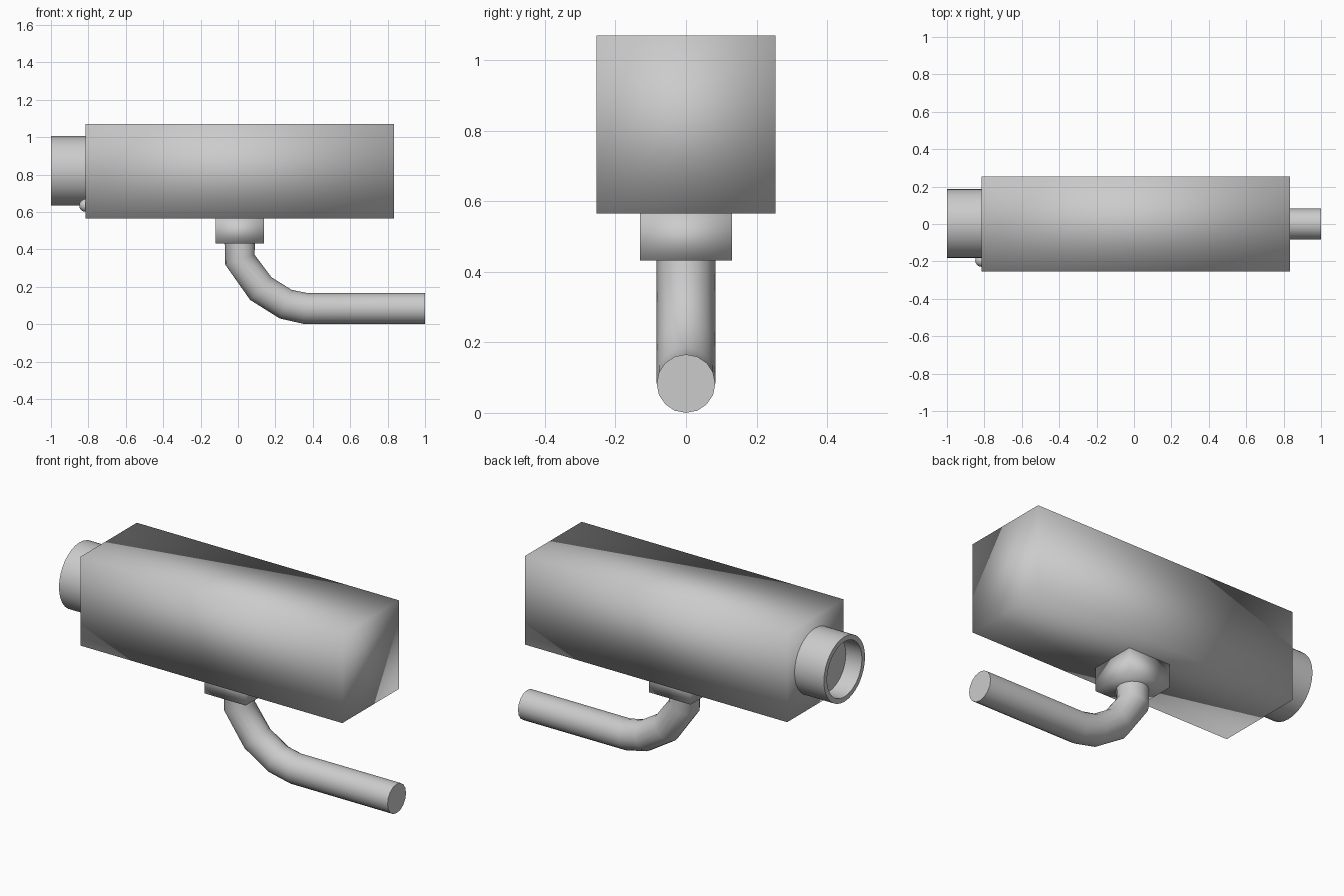
import bpy, bmesh, math
from mathutils import Matrix

if "Cube" in bpy.data.objects:
    bpy.data.objects.remove(bpy.data.objects["Cube"])


def add_object(name, bm, smooth=True):
    mesh = bpy.data.meshes.new(name)
    bmesh.ops.recalc_face_normals(bm, faces=bm.faces)
    bm.to_mesh(mesh)
    bm.free()
    for p in mesh.polygons:
        p.use_smooth = smooth
    obj = bpy.data.objects.new(name, mesh)
    bpy.context.collection.objects.link(obj)
    return obj


def box(name, lo, hi):
    bm = bmesh.new()
    size = [b - a for a, b in zip(lo, hi)]
    mid = [(a + b) / 2 for a, b in zip(lo, hi)]
    bmesh.ops.create_cube(bm, size=1, matrix=Matrix.Translation(mid) @ Matrix.Diagonal((*size, 1)))
    return add_object(name, bm)


def lathe_x(name, profile, centre, sides):
    """Closed shape from (x, radius) rings around an axis parallel to x."""
    bm = bmesh.new()
    rings = []
    for x, r in profile:
        rings.append([bm.verts.new((x, centre[0] + r * math.cos(a), centre[1] + r * math.sin(a)))
                      for a in (2 * math.pi * i / sides for i in range(sides))])
    for r0, r1 in zip(rings, rings[1:]):
        for i in range(sides):
            j = (i + 1) % sides
            bm.faces.new((r0[i], r0[j], r1[j], r1[i]))
    bm.faces.new(rings[0])
    bm.faces.new(rings[-1])
    return add_object(name, bm)


# Camera housing and the block under it
box("camera_housing", (-0.815, -0.254, 0.565), (0.835, 0.254, 1.07))
box("mount_block", (-0.12, -0.131, 0.432), (0.14, 0.131, 0.565))

# Lens barrel with a recessed lens face
lens = lathe_x("lens_barrel",
               [(-0.815, 0.185), (-1.0, 0.185), (-1.0, 0.157), (-0.90, 0.155)],
               (0.003, 0.82), 32)
bpy.context.view_layer.objects.active = lens
lens.select_set(True)
bpy.ops.object.shade_smooth_by_angle(angle=math.radians(40))

# Small indicator light on the lens side
bm = bmesh.new()
bmesh.ops.create_uvsphere(bm, u_segments=16, v_segments=10, radius=0.034,
                          matrix=Matrix.Translation((-0.815, -0.195, 0.635)))
add_object("indicator_light", bm)

# Bent support arm
path = [(0.01, 0.55), (0.01, 0.345), (0.122, 0.19), (0.255, 0.107), (0.365, 0.083), (1.0, 0.083)]
curve = bpy.data.curves.new("support_arm", 'CURVE')
curve.dimensions = '3D'
curve.bevel_depth = 0.083
curve.bevel_resolution = 6
curve.use_fill_caps = True
spline = curve.splines.new('POLY')
spline.points.add(len(path) - 1)
for pt, (x, z) in zip(spline.points, path):
    pt.co = (x, 0, z, 1)
spline.use_smooth = True
arm = bpy.data.objects.new("support_arm", curve)
bpy.context.collection.objects.link(arm)
